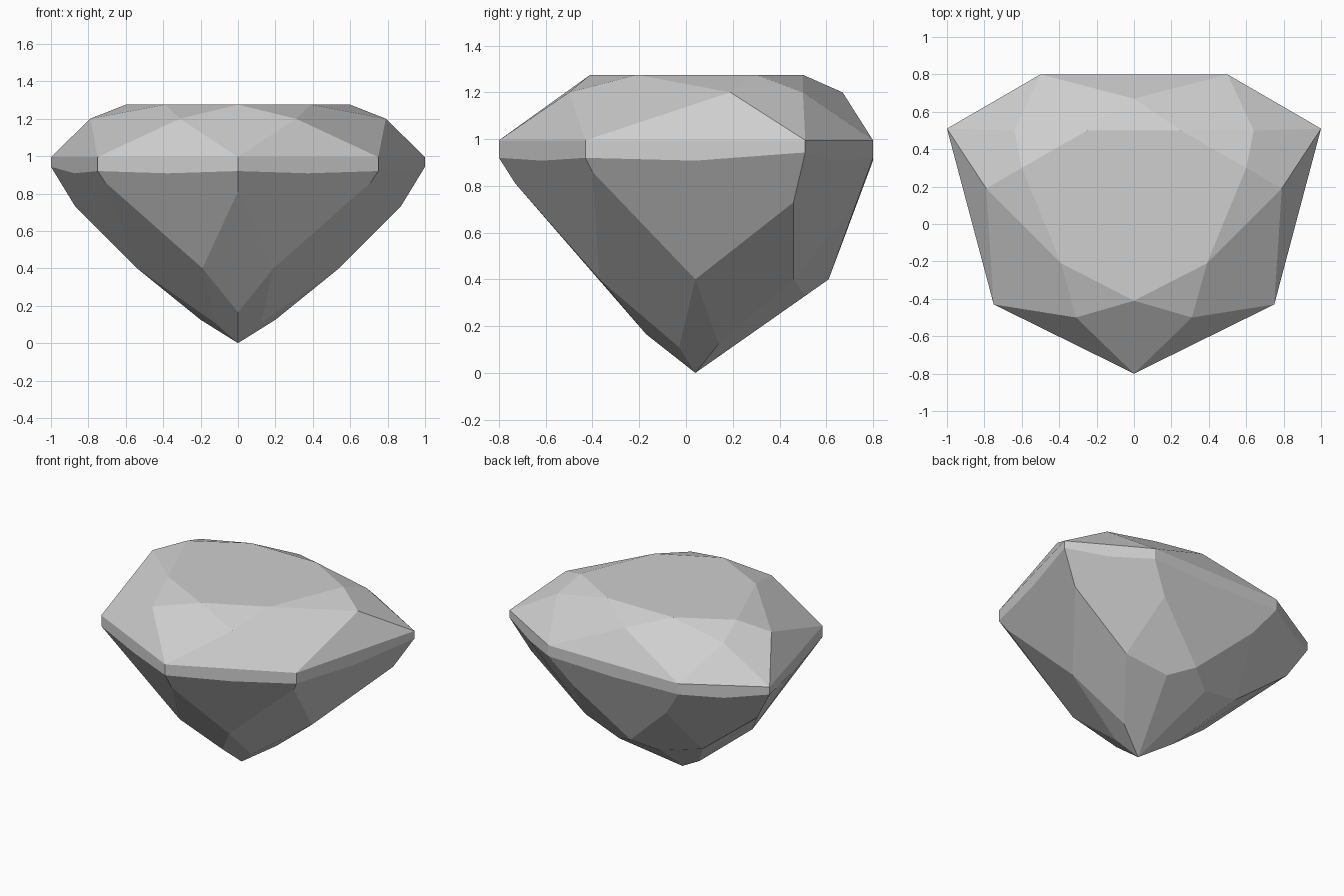
import bpy
from mathutils import Vector

cube = bpy.data.objects.get("Cube")
if cube:
    bpy.data.objects.remove(cube, do_unlink=True)

grey = bpy.data.materials.new("stone_grey")
grey.use_nodes = True
colour = (0.62, 0.62, 0.62, 1)
grey.diffuse_color = colour
grey.node_tree.nodes["Principled BSDF"].inputs["Base Color"].default_value = colour


def flip(p):
    return Vector((-p[0], p[1], p[2]))


def corner_ring(half):
    """Seven points: front tip, three on the left, their mirror images."""
    pts = [Vector(p) for p in half]
    return pts + [flip(p) for p in reversed(pts[1:])]


def side_ring(half):
    """Seven points between the corners, the last of the half at the back."""
    pts = [Vector(p) for p in half]
    return pts + [flip(p) for p in reversed(pts[:-1])]


def build(name, faces):
    """Make a flat-shaded shell from faces given as point lists, sharing equal points."""
    index, verts, polys = {}, [], []
    for face in faces:
        poly = []
        for p in face:
            key = tuple(p)
            if key not in index:
                index[key] = len(verts)
                verts.append(key)
            poly.append(index[key])
        polys.append(poly)
    mesh = bpy.data.meshes.new(name)
    mesh.from_pydata(verts, [], polys)
    mesh.materials.append(grey)
    obj = bpy.data.objects.new(name, mesh)
    bpy.context.collection.objects.link(obj)
    return obj


# Girdle outline, top and bottom edge
outline = [(0, -0.8), (0.75, -0.43), (1, 0.51), (0.5, 0.8)]
girdle_top = corner_ring([(x, y, 0.995) for x, y in outline])
girdle_low = corner_ring([(x, y, z) for (x, y), z in zip(outline, (0.92, 0.92, 0.943, 0.92))])
N = len(girdle_top)
girdle_mid = [(girdle_low[i] + girdle_low[(i + 1) % N]) / 2 for i in range(N)]
for p in girdle_mid:
    p.z = 0.908

# Crown rings
table = corner_ring([(x, y, 1.275) for x, y in ((0, -0.41), (0.39, -0.21), (0.6, 0.3), (0.25, 0.5))])
star = side_ring([(x, y, 1.2) for x, y in ((0.31, -0.5), (0.79, 0.19), (0.64, 0.5), (0, 0.67))])

# Pavilion rings and bottom point
upper = corner_ring([(0, -0.73, 0.81), (0.71, -0.4, 0.86), (0.87, 0.46, 0.73), (0.36, 0.73, 0.73)])
middle = side_ring([(x, y, 0.4) for x, y in ((0.19, -0.37), (0.54, 0.04), (0.45, 0.46), (0, 0.61))])
lower = corner_ring([(0, -0.17, 0.165), (0.125, -0.03, 0.11), (0.2, 0.14, 0.125), (0.157, 0.51, 0.33)])
tip = Vector((0, 0.04, 0))

# Facets, repeated around the stone
crown, girdle, pavilion = [table], [], []
for i in range(N):
    j = (i + 1) % N
    crown += [[table[j], table[i], star[i]],
              [table[i], star[i - 1], girdle_top[i], star[i]],
              [girdle_top[i], girdle_top[j], star[i]]]
    girdle.append([girdle_low[i], girdle_mid[i], girdle_low[j], girdle_top[j], girdle_top[i]])
    pavilion += [[upper[i], middle[i], upper[j], girdle_low[j], girdle_mid[i], girdle_low[i]],
                 [upper[i], middle[i - 1], lower[i], middle[i]],
                 [middle[i], lower[i], tip, lower[j]]]

build("crown", crown)
build("girdle", girdle)
build("pavilion", pavilion)
